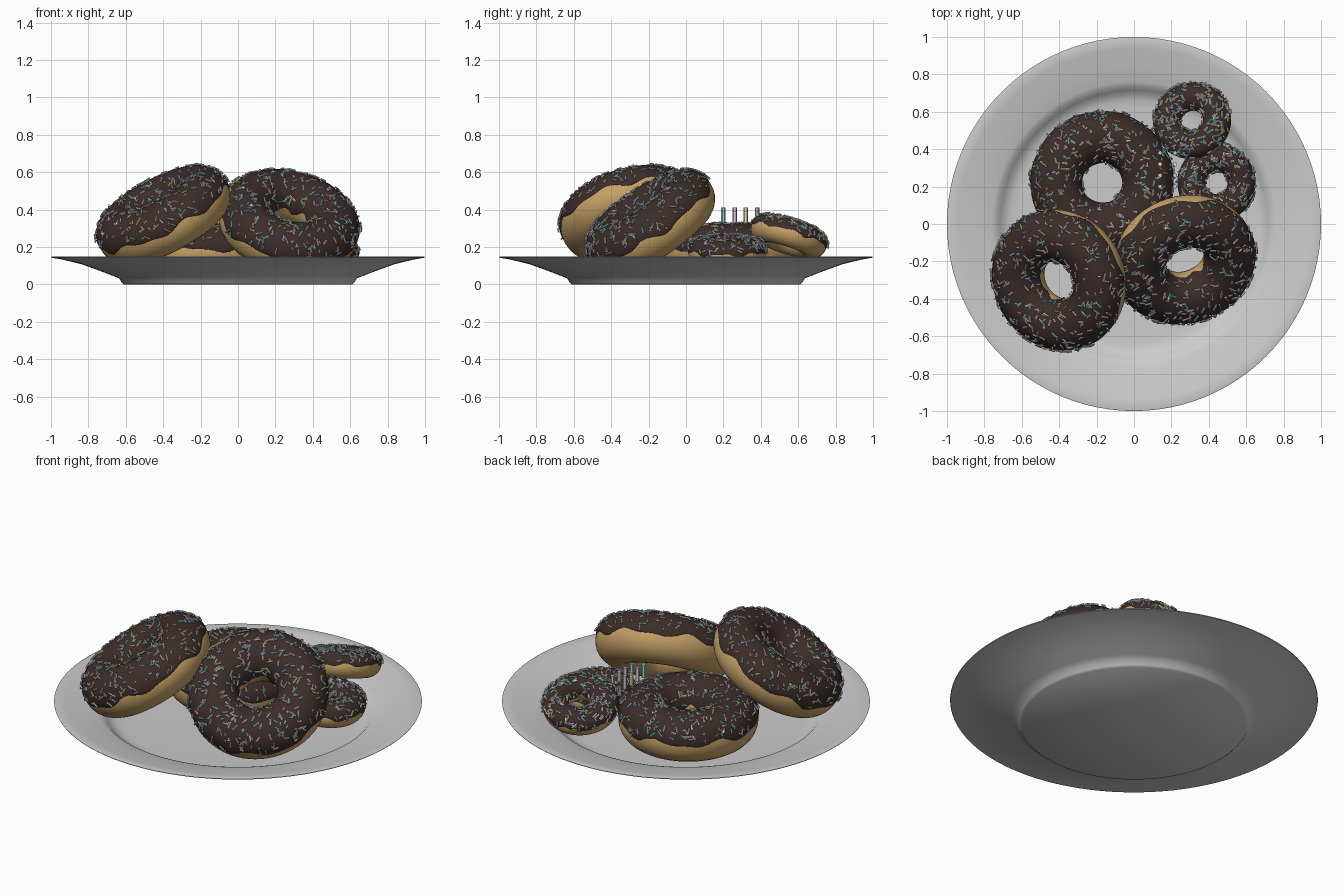
import bpy, bmesh, math, random
from mathutils import Vector, Matrix

if "Cube" in bpy.data.objects:
    bpy.data.objects.remove(bpy.data.objects["Cube"])

random.seed(7)
TAU = 2 * math.pi


def material(name, rgb):
    m = bpy.data.materials.new(name)
    m.diffuse_color = (*rgb, 1)
    m.use_nodes = True
    m.node_tree.nodes["Principled BSDF"].inputs["Base Color"].default_value = m.diffuse_color
    return m


DOUGH = material("dough", (0.58, 0.37, 0.14))
ICING = material("chocolate", (0.045, 0.026, 0.022))
CANDY = [material("candy_cyan", (0.35, 0.75, 0.8)), material("candy_pink", (0.8, 0.6, 0.72)),
         material("candy_yellow", (0.85, 0.78, 0.45)), material("candy_white", (0.8, 0.8, 0.8))]


def finish(bm, name, mats, matrix=Matrix(), angle=60):
    bmesh.ops.recalc_face_normals(bm, faces=bm.faces)
    me = bpy.data.meshes.new(name)
    bm.to_mesh(me)
    bm.free()
    for m in mats:
        me.materials.append(m)
    ob = bpy.data.objects.new(name, me)
    bpy.context.collection.objects.link(ob)
    ob.matrix_world = matrix
    bpy.ops.object.select_all(action='DESELECT')
    ob.select_set(True)
    bpy.context.view_layer.objects.active = ob
    bpy.ops.object.shade_smooth_by_angle(angle=math.radians(angle))
    return ob


def add_rod(bm, matrix, radius, length, mat):
    res = bmesh.ops.create_cone(bm, cap_ends=True, segments=6, radius1=radius,
                                radius2=radius, depth=length, matrix=matrix)
    for f in {f for v in res['verts'] for f in v.link_faces}:
        f.material_index = mat


def ring_point(R, r, phi, th):
    d = R + r * math.cos(th)
    return Vector((d * math.cos(phi), d * math.sin(phi), r * math.sin(th)))


def grid(bm, nu, nv, fn, wrap_v):
    rows = [[bm.verts.new(fn(i, j)) for j in range(nv)] for i in range(nu)]
    for i in range(nu):
        for j in range(nv if wrap_v else nv - 1):
            a, b = rows[i], rows[(i + 1) % nu]
            k = (j + 1) % nv
            bm.faces.new((a[j], b[j], b[k], a[k]))


def donut(name, center, normal, R, r, count):
    n = Vector(normal).normalized()
    q = Vector((0, 0, 1)).rotation_difference(n)
    mat = Matrix.Translation(center) @ q.to_matrix().to_4x4()
    # dough ring
    bm = bmesh.new()
    grid(bm, 64, 28, lambda i, j: ring_point(R, r, TAU * i / 64, TAU * j / 28), True)
    finish(bm, name + "_dough", [DOUGH], mat)
    # icing shell with a wavy lower edge
    p = [random.uniform(0, TAU) for _ in range(4)]
    thick = r * 0.075

    def edges(phi):
        lo = 0.05 + 0.1 * math.sin(7 * phi + p[0]) + 0.06 * math.sin(12 * phi + p[1])
        hi = math.pi - 0.05 + 0.1 * math.sin(5 * phi + p[2]) + 0.05 * math.sin(8 * phi + p[3])
        return lo, hi

    def icing(i, j):
        phi, t = TAU * i / 96, j / 24
        t = 0.5 - 0.5 * math.cos(math.pi * t)
        lo, hi = edges(phi)
        bulge = max(0, math.sin(math.pi * t)) ** 0.35
        return ring_point(R, r * 0.99 + thick * 1.1 * bulge, phi, lo + (hi - lo) * t)

    bm = bmesh.new()
    grid(bm, 96, 25, icing, False)
    finish(bm, name + "_icing", [ICING], mat)
    # sprinkles lying on the icing
    bm = bmesh.new()
    made = 0
    while made < count:
        phi = random.uniform(0, TAU)
        lo, hi = edges(phi)
        th = random.uniform(lo + 0.15, hi - 0.15)
        if random.random() > (R + r * math.cos(th)) / (R + r):
            continue
        pos = ring_point(R, r + thick + 0.002, phi, th)
        nrm = ring_point(0, 1, phi, th)
        tan = nrm.cross(Vector((-math.sin(phi), math.cos(phi), 0)))
        tan = Matrix.Rotation(random.uniform(0, TAU), 3, nrm) @ tan
        tan = (tan + nrm * random.uniform(-0.15, 0.15)).normalized()
        rot = tan.to_track_quat('Z', 'Y').to_matrix().to_4x4()
        add_rod(bm, Matrix.Translation(pos) @ rot, 0.0052, random.uniform(0.014, 0.042),
                random.randrange(4))
        made += 1
    finish(bm, name + "_sprinkles", CANDY, mat, 40)


# plate: lathed profile
profile = [(0, 0), (0.61, 0), (0.622, 0.01), (0.635, 0.032), (0.67, 0.046), (0.74, 0.073),
           (0.84, 0.109), (0.94, 0.133), (0.998, 0.143), (1.0, 0.147), (0.995, 0.149),
           (0.94, 0.141), (0.84, 0.122), (0.76, 0.104), (0.738, 0.097), (0.715, 0.075),
           (0.69, 0.055), (0.66, 0.045), (0.62, 0.042), (0, 0.042)]
bm = bmesh.new()
vs = [bm.verts.new((x, 0, z)) for x, z in profile]
es = [bm.edges.new(e) for e in zip(vs, vs[1:])]
bmesh.ops.spin(bm, geom=vs + es, cent=(0, 0, 0), axis=(0, 0, 1), angle=TAU, steps=96)
bmesh.ops.remove_doubles(bm, verts=bm.verts, dist=0.0004)
finish(bm, "plate", [], angle=40)

# three large donuts and two small ones
BIG, SMALL = (0.245, 0.137), (0.135, 0.074)
donut("flat_donut", (-0.17, 0.22, 0.18), (0, 0, 1), *BIG, 380)
donut("left_donut", (-0.397, -0.297, 0.367), (-0.45, -0.25, 0.857), *BIG, 380)
donut("front_donut", (0.27, -0.187, 0.328), (0.21, -0.54, 0.81), *BIG, 380)
donut("small_side_donut", (0.44, 0.22, 0.175), (0.12, 0, 0.99), *SMALL, 260)
donut("small_back_donut", (0.312, 0.55, 0.255), (-0.15, 0.3, 0.94), *SMALL, 260)

# upright loose candy sticks between the donuts
bm = bmesh.new()
for x, z, length in ((0.14, 0.37, 0.08), (0.22, 0.36, 0.06)):
    for k in range(4):
        add_rod(bm, Matrix.Translation((x, 0.2 + 0.06 * k, z)), 0.012, length, k)
finish(bm, "loose_sticks", CANDY, angle=40)
